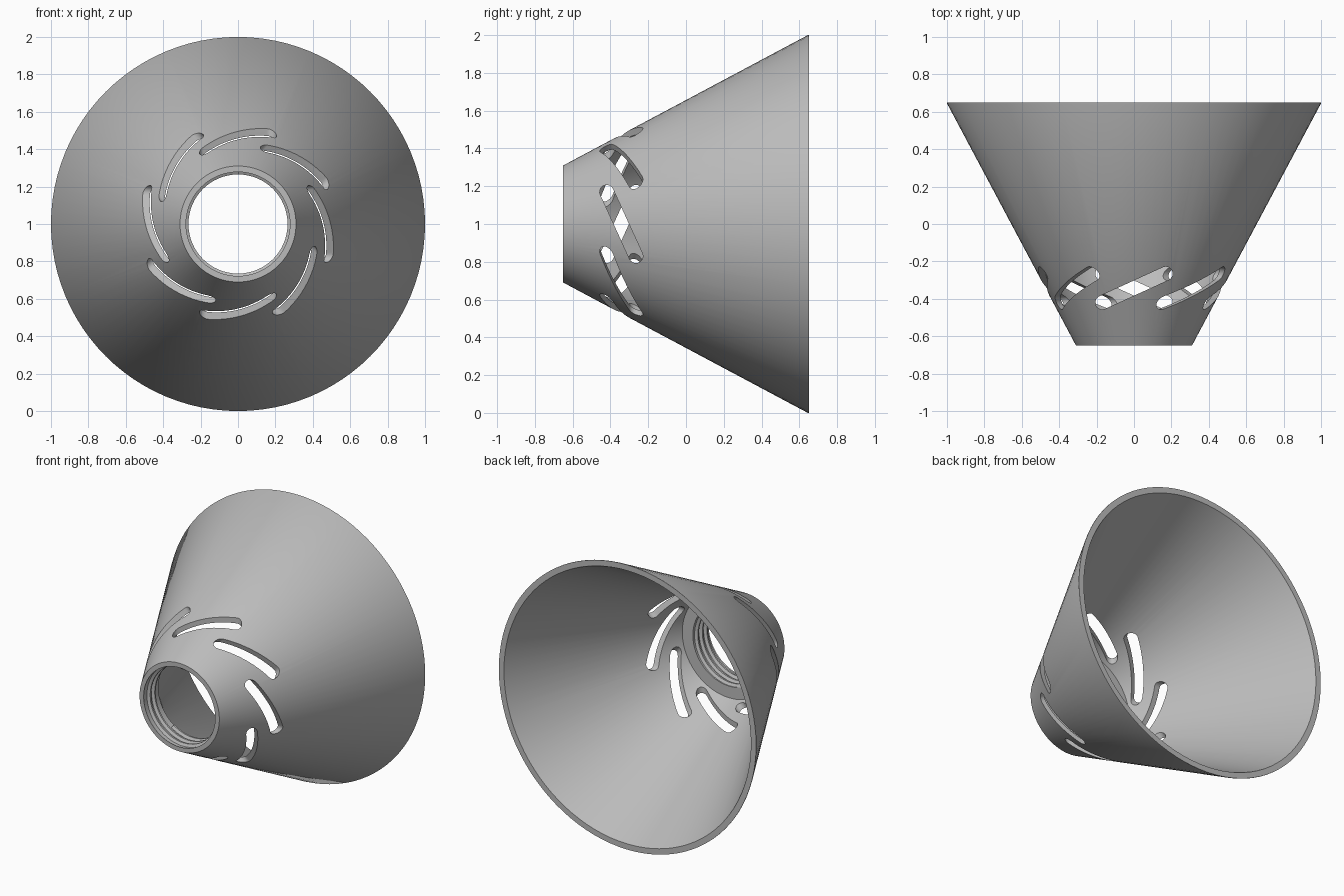
import bpy, bmesh
from math import sin, cos, pi, atan2, hypot
from mathutils import Matrix, Vector

if "Cube" in bpy.data.objects:
    bpy.data.objects.remove(bpy.data.objects["Cube"], do_unlink=True)

SEGMENTS = 96
SLOTS = 8
CENTRE = Vector((0, 0, 1))

grey = bpy.data.materials.new("mid grey")
grey.use_nodes = True
colour = (0.5, 0.5, 0.5, 1)
grey.diffuse_color = colour
grey.node_tree.nodes["Principled BSDF"].inputs["Base Color"].default_value = colour


def make_object(name, bm):
    bmesh.ops.recalc_face_normals(bm, faces=bm.faces)
    mesh = bpy.data.meshes.new(name)
    bm.to_mesh(mesh)
    bm.free()
    obj = bpy.data.objects.new(name, mesh)
    obj.location = CENTRE
    mesh.materials.append(grey)
    bpy.context.collection.objects.link(obj)
    return obj


def smooth(obj):
    bpy.ops.object.select_all(action="DESELECT")
    obj.select_set(True)
    bpy.context.view_layer.objects.active = obj
    bpy.ops.object.shade_smooth_by_angle(angle=pi / 6)


def sweep(bm, rings, closed):
    """Skin a row of equal rings, capping the ends of an open row."""
    n = len(rings[0])
    for i in range(len(rings) if closed else len(rings) - 1):
        a, b = rings[i], rings[(i + 1) % len(rings)]
        for j in range(n):
            k = (j + 1) % n
            bm.faces.new((a[j], a[k], b[k], b[j]))
    if not closed:
        bm.faces.new(rings[0])
        bm.faces.new(rings[-1])


def ring_at(bm, profile, angle, shift=0):
    return [bm.verts.new((r * sin(angle), y + shift, r * cos(angle))) for r, y in profile]


# Funnel wall with a thick collar at the narrow end, as (radius, y)
wall = [(0.31, -0.65), (1.0, 0.645), (1.0, 0.65), (0.96, 0.65),
        (0.365, -0.48), (0.283, -0.48), (0.283, -0.645), (0.278, -0.65)]
bm = bmesh.new()
sweep(bm, [ring_at(bm, wall, 2 * pi * i / SEGMENTS) for i in range(SEGMENTS)], True)
funnel = make_object("funnel", bm)

# Slanted round-ended slots, cut radially all the way around
start, end, half_width = Vector((-0.17, -0.42)), Vector((0.17, -0.265)), 0.037
slant = atan2(end.y - start.y, end.x - start.x)
outline = []
for centre, turn in ((end, -pi / 2), (start, pi / 2)):
    for i in range(11):
        a = slant + turn + pi * i / 10
        outline.append(centre + half_width * Vector((cos(a), sin(a))))
bm = bmesh.new()
for s in range(SLOTS):
    spin = Matrix.Rotation(2 * pi * s / SLOTS, 4, "Y")
    rings = [[bm.verts.new(spin @ Vector((p.x, p.y, z))) for p in outline]
             for z in (0.3, 0.7)]
    sweep(bm, rings, False)
cutter = make_object("slot_cutter", bm)
cutter.hide_render = True

cut = funnel.modifiers.new("slots", "BOOLEAN")
cut.operation = "DIFFERENCE"
cut.solver = "EXACT"
cut.object = cutter
bpy.context.view_layer.objects.active = funnel
bpy.ops.object.modifier_apply(modifier=cut.name)
bpy.data.objects.remove(cutter, do_unlink=True)
smooth(funnel)

# Screw thread inside the collar
ridge = [(0.286, -0.018), (0.265, -0.006), (0.265, 0.006), (0.286, 0.018)]
turns, pitch, steps = 2.6, 0.05, 64
count = int(turns * steps)
bm = bmesh.new()
sweep(bm, [ring_at(bm, ridge, 2 * pi * i / steps, -0.628 + pitch * i / steps)
           for i in range(count + 1)], False)
smooth(make_object("collar_thread", bm))
